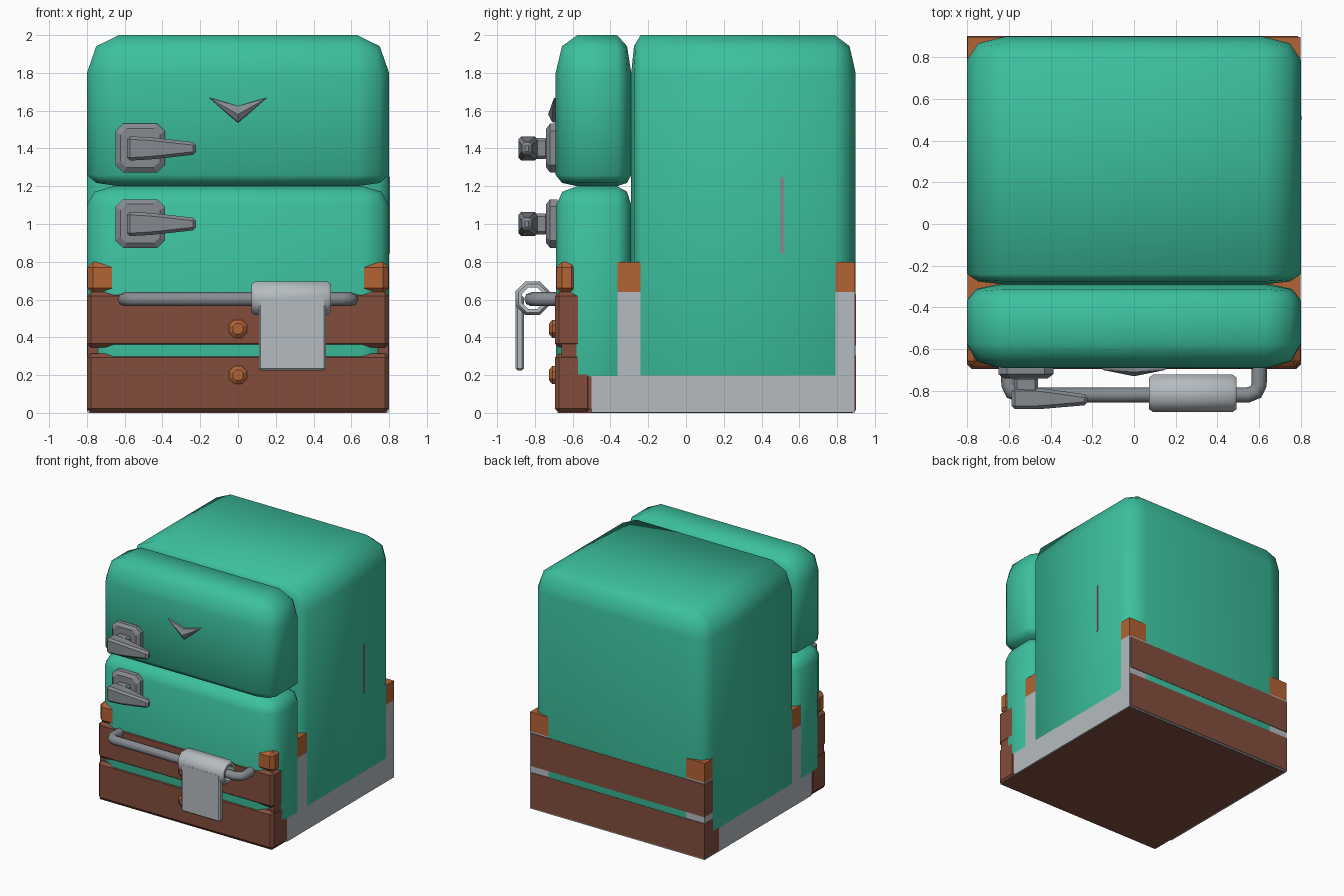
import bpy, bmesh, math
from mathutils import Vector

if "Cube" in bpy.data.objects:
    bpy.data.objects.remove(bpy.data.objects["Cube"])


def material(name, rgb):
    m = bpy.data.materials.new(name)
    m.diffuse_color = (*rgb, 1)
    m.use_nodes = True
    m.node_tree.nodes["Principled BSDF"].inputs["Base Color"].default_value = m.diffuse_color
    return m


GREEN = material("green enamel", (0.045, 0.53, 0.345))
BROWN = material("brown wood", (0.225, 0.075, 0.047))
ORANGE = material("orange wood", (0.45, 0.125, 0.035))
PALE = material("pale grey", (0.46, 0.50, 0.525))
METAL = material("grey metal", (0.24, 0.26, 0.285))


def finish(name, bm, mat, smooth=False):
    bmesh.ops.recalc_face_normals(bm, faces=bm.faces)
    me = bpy.data.meshes.new(name)
    bm.to_mesh(me)
    bm.free()
    me.materials.append(mat)
    for p in me.polygons:
        p.use_smooth = smooth
    ob = bpy.data.objects.new(name, me)
    bpy.context.collection.objects.link(ob)
    return ob


def cushion(name, lo, hi, rlo, rhi, mat):
    """Rounded box with a separate corner radius on each of its six sides."""
    bm = bmesh.new()
    bmesh.ops.create_cube(bm, size=4)
    bmesh.ops.bevel(bm, geom=bm.edges[:], offset=1, segments=2,
                    profile=0.5, affect='EDGES')
    for v in bm.verts:
        for i in range(3):
            c = v.co[i]
            if c < 0:
                v.co[i] = lo[i] + (c + 2) * rlo[i]
            else:
                v.co[i] = hi[i] - (2 - c) * rhi[i]
    return finish(name, bm, mat, True)


def hull(name, pts, mat, bevel=0):
    """Convex solid around points, with optional chamfered edges."""
    bm = bmesh.new()
    for p in pts:
        bm.verts.new(p)
    bmesh.ops.convex_hull(bm, input=bm.verts[:])
    bmesh.ops.dissolve_limit(bm, angle_limit=0.02, verts=bm.verts[:], edges=bm.edges[:])
    if bevel:
        bmesh.ops.bevel(bm, geom=bm.edges[:], offset=bevel, segments=1,
                        profile=0.5, affect='EDGES')
    return finish(name, bm, mat)


def box(name, x, y, z, mat, bevel=0):
    return hull(name, [(a, b, c) for a in x for b in y for c in z], mat, bevel)


# Cabinet and doors
cushion("cabinet", (-0.8, -0.29, 0.003), (0.8, 0.898, 2.0),
        (0.18, 0.05, 0.2), (0.18, 0.11, 0.2), GREEN)
cushion("upper_door", (-0.8, -0.69, 1.2), (0.8, -0.29, 2.0),
        (0.17, 0.115, 0.06), (0.17, 0.075, 0.2), GREEN)
cushion("lower_door", (-0.8, -0.688, 0.003), (0.8, -0.29, 1.2),
        (0.14, 0.115, 0.2), (0.14, 0.075, 0.1), GREEN)

# Crate around the bottom: pale core, orange rim, brown slats and floor
X = 0.798
box("crate_core", (-X, X), (-0.5, 0.896), (0.002, 0.64), PALE)
box("crate_rim", (-X, X), (-0.4, 0.896), (0.64, 0.8), ORANGE)
box("crate_front_rim", (-X, X), (-0.686, -0.575), (0.63, 0.8), ORANGE, 0.03)
box("crate_floor", (-0.785, 0.785), (-0.68, 0.885), (0, 0.02), BROWN)
for i, (z0, z1) in enumerate(((0, 0.315), (0.345, 0.64))):
    box(f"front_slat_{i}", (-0.8, 0.8), (-0.694, -0.5), (z0, z1), BROWN, 0.022)
    box(f"back_slat_{i}", (-0.8, 0.785), (0.71, 0.901), (z0 + 0.012, z1 - 0.012), BROWN)
box("front_slat_backing", (-0.797, 0.797), (-0.66, -0.5), (0.02, 0.62), BROWN)

# Round knobs on the front slats
for z in (0.2, 0.445):
    ring = []
    for y, r in ((-0.68, 0.052), (-0.708, 0.052), (-0.725, 0.03)):
        for k in range(8):
            a = math.pi / 4 * (k + 0.5)
            ring.append((r * math.cos(a), y, z + r * math.sin(a)))
    hull("slat_knob", ring, ORANGE)

# Door handles: chamfered plate, stem and tapering lever
for label, z in (("upper", 1.4), ("lower", 1.0)):
    pts = []
    for y, s in ((-0.68, 1), (-0.72, 1), (-0.74, 0.8)):
        for a, b in ((0.131, 0.09), (0.09, 0.129)):
            for sx in (-1, 1):
                for sz in (-1, 1):
                    pts.append((-0.518 + sx * a * s, y, z + 0.002 + sz * b * s))
    hull(label + "_handle_plate", pts, METAL)
    box(label + "_handle_stem", (-0.575, -0.46), (-0.82, -0.73),
        (z - 0.055, z + 0.055), METAL, 0.015)
    pts = []
    for x, y0, y1, h in ((-0.587, -0.888, -0.785, 0.065), (-0.46, -0.888, -0.785, 0.058),
                         (-0.222, -0.868, -0.818, 0.032)):
        pts += [(x, y, z + s * h) for y in (y0, y1) for s in (-1, 1)]
    hull(label + "_handle_lever", pts, METAL, 0.016)

# Chevron ornament: two mirrored wings with a raised ridge
for s in (-1, 1):
    hull("chevron_wing", [(s * 0.155, -0.685, 1.67), (s * 0.15, -0.70, 1.665),
                          (0, -0.685, 1.625), (0, -0.685, 1.535),
                          (0, -0.71, 1.625), (0, -0.71, 1.54), (0, -0.73, 1.58)], METAL)

# Thin trim strip on the right side
box("side_trim", (0.79, 0.804), (0.498, 0.518), (0.845, 1.25), METAL)

# Towel rail bent back into the front at both ends
cu = bpy.data.curves.new("towel_rail", 'CURVE')
cu.dimensions = '3D'
cu.bevel_depth = 0.037
cu.bevel_resolution = 2
cu.use_fill_caps = True
path = [(0.6, -0.68), (0.6, -0.77), (0.585, -0.805), (0.545, -0.82)]
path = [(-x, y) for x, y in path] + path[::-1]
sp = cu.splines.new('POLY')
sp.points.add(len(path) - 1)
for p, (x, y) in zip(sp.points, path):
    p.co = (x, y, 0.602, 1)
cu.materials.append(METAL)
bpy.context.collection.objects.link(bpy.data.objects.new("towel_rail", cu))


def tube(name, x0, x1, cy, cz, r_out, r_in, mat):
    """Eight-sided hollow roll along x."""
    bm = bmesh.new()
    loops = []
    for x, r in ((x0, r_in), (x0, r_out - 0.015), (x0 + 0.02, r_out),
                 (x1 - 0.02, r_out), (x1, r_out - 0.015), (x1, r_in)):
        loops.append([bm.verts.new((x, cy + r * math.cos(math.pi / 4 * (k + 0.5)),
                                    cz + r * math.sin(math.pi / 4 * (k + 0.5))))
                      for k in range(8)])
    for i in range(6):
        a, b = loops[i], loops[(i + 1) % 6]
        for k in range(8):
            n = (k + 1) % 8
            bm.faces.new((a[k], a[n], b[n], b[k]))
    ob = finish(name, bm, mat)
    bpy.context.view_layer.objects.active = ob
    ob.select_set(True)
    bpy.ops.object.shade_smooth_by_angle(angle=math.radians(50))
    ob.select_set(False)


# Towel: roll over the rail with a flat hanging sheet
tube("towel_roll", 0.072, 0.492, -0.812, 0.607, 0.097, 0.062, PALE)
box("towel_sheet", (0.11, 0.465), (-0.902, -0.858), (0.225, 0.62), PALE, 0.01)
